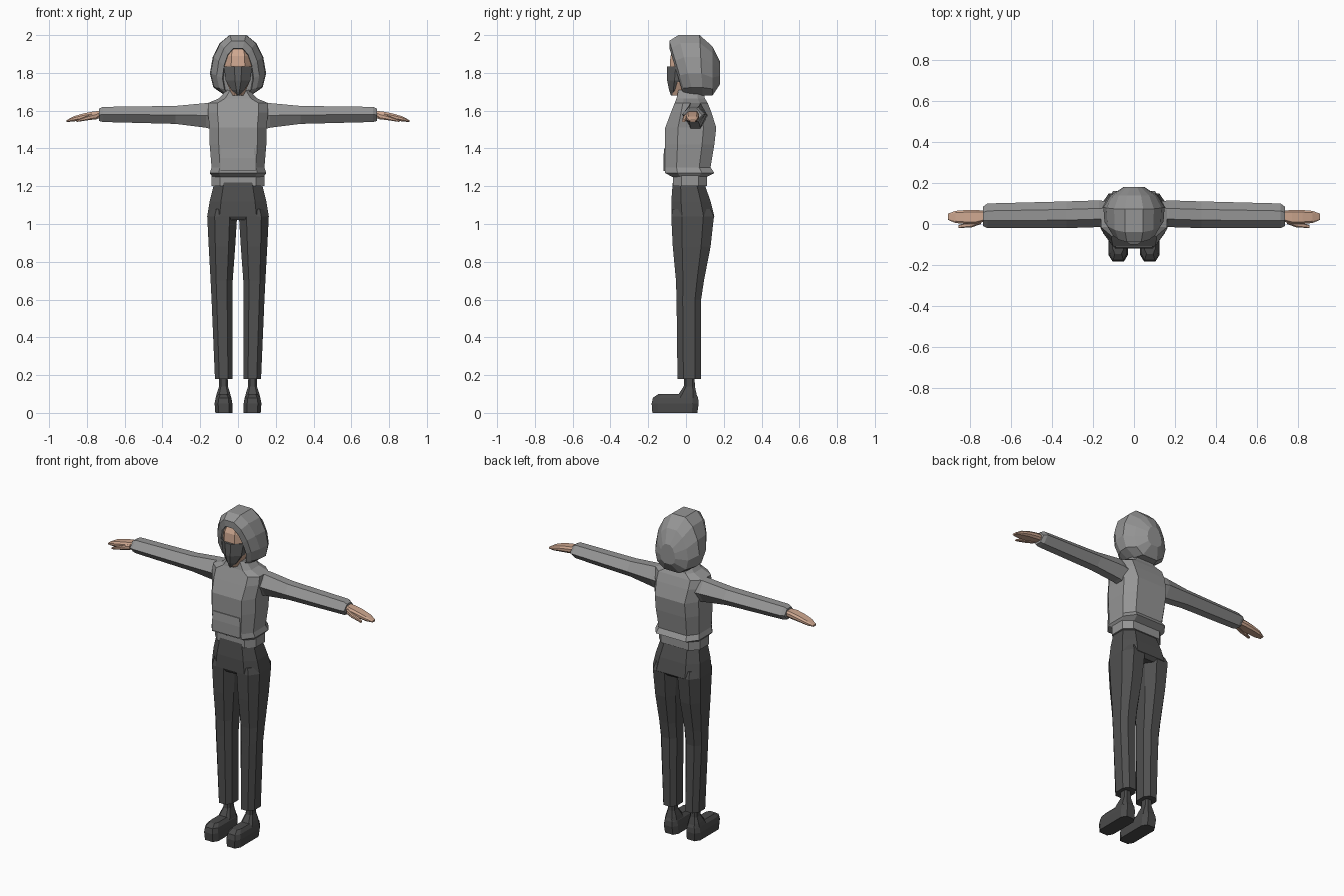
import bpy, bmesh
from math import cos, sin, radians

cube = bpy.data.objects.get("Cube")
if cube:
    bpy.data.objects.remove(cube, do_unlink=True)

# Body landmarks, as heights
CUFF, KNEE, HIP, WAIST, SHOULDER, CHIN, CROWN = .18, .65, 1.04, 1.2, 1.64, 1.68, 2


def material(name, red, green, blue):
    colour = (red, green, blue, 1)
    made = bpy.data.materials.new(name)
    made.use_nodes = True
    made.diffuse_color = colour
    made.node_tree.nodes["Principled BSDF"].inputs["Base Color"].default_value = colour
    return made


hoodie_grey = material("hoodie grey", .3, .3, .3)
trouser_charcoal = material("trouser charcoal", .08, .08, .08)
shoe_charcoal = material("shoe charcoal", .07, .07, .07)
mask_grey = material("mask grey", .12, .12, .12)
skin = material("skin", .62, .39, .28)


def bridge_rings(name, colour, rings):
    """Join closed rings of points into a capped, flat shaded object."""
    bm = bmesh.new()
    loops = [[bm.verts.new(point) for point in ring] for ring in rings]
    for lower, upper in zip(loops, loops[1:]):
        for i in range(len(lower)):
            bm.faces.new((lower[i - 1], lower[i], upper[i], upper[i - 1]))
    bm.faces.new(loops[0])
    bm.faces.new(loops[-1])
    bmesh.ops.remove_doubles(bm, verts=bm.verts, dist=.001)
    bmesh.ops.recalc_face_normals(bm, faces=bm.faces)
    mesh = bpy.data.meshes.new(name)
    bm.to_mesh(mesh)
    bm.free()
    mesh.materials.append(colour)
    bpy.context.collection.objects.link(bpy.data.objects.new(name, mesh))


def chamfered_ring(low_a, high_a, low_b, high_b, flat_a, flat_b):
    """Rectangle with cut corners; the flats are the uncut share of each side."""
    middle_a, middle_b = (low_a + high_a) / 2, (low_b + high_b) / 2
    half_a, half_b = (high_a - low_a) / 2, (high_b - low_b) / 2
    ring = []
    for sign_a, sign_b in ((1, 1), (-1, 1), (-1, -1), (1, -1)):
        corner = [(sign_a, sign_b * flat_b), (sign_a * flat_a, sign_b)]
        if sign_a != sign_b:
            corner.reverse()
        ring += [(middle_a + a * half_a, middle_b + b * half_b) for a, b in corner]
    return ring


def upright(name, colour, sections, flat_x=.6, flat_y=.5, side=1):
    """Sections from bottom to top: height, inner x, outer x, front, back."""
    bridge_rings(name, colour, [
        [(side * x, y, height) for x, y in chamfered_ring(*extent, flat_x, flat_y)]
        for height, *extent in sections])


def centred(name, colour, sections, flat_x=.6, flat_y=.5):
    """Sections from bottom to top: height, half width, front, back."""
    upright(name, colour, [(height, -half, half, front, back)
                           for height, half, front, back in sections], flat_x, flat_y)


def sideways(name, colour, sections, flat_y, flat_z, side):
    """Sections from body to fingertip: reach, front, back, underside, top."""
    bridge_rings(name, colour, [
        [(side * reach, y, z) for y, z in chamfered_ring(*extent, flat_y, flat_z)]
        for reach, *extent in sections])


# Hoodie body, waistband and front pocket
centred("hoodie_body", hoodie_grey, [
    (WAIST + .05, .135, -.075, .11),
    (WAIST + .07, .15, -.11, .15),
    (WAIST + .1, .14, -.11, .13),
    (1.42, .15, -.11, .15),
    (1.51, .15, -.11, .16),
    (1.59, .16, -.08, .135),
    (SHOULDER, .16, -.06, .115),
    (SHOULDER + .025, .1, -.05, .1),
    (CHIN + .03, .06, -.04, .09)], flat_x=.68)
centred("hoodie_waistband", hoodie_grey, [
    (WAIST, .14, -.07, .11),
    (WAIST + .06, .14, -.07, .11)], flat_x=.68)
centred("front_pocket", hoodie_grey, [
    (1.28, .095, -.12, -.09),
    (1.35, .095, -.12, -.09),
    (1.4, .09, -.115, -.09)], flat_x=.95, flat_y=.8)


# Hood, in egg-shaped rings from the slanted face opening to the back
def hood_ring(y, tilt, half_width, bottom, top):
    middle, half_height = (bottom + top) / 2, (top - bottom) / 2
    ring = []
    for angle in range(-75, 90, 30):
        rise = sin(radians(angle)) / sin(radians(75))
        spread = half_width * cos(radians(angle)) ** .7 * (1 - rise / 5)
        ring.append((spread, y - tilt * rise * half_height, middle + rise * half_height))
    return ring + [(-x, y, z) for x, y, z in reversed(ring)]


bridge_rings("hood", hoodie_grey, [
    hood_ring(-.01, .2, .075, CHIN, 1.92),
    hood_ring(-.05, .3, .08, CHIN, 1.93),
    hood_ring(-.045, .3, .11, CHIN, 1.97),
    hood_ring(0, .25, .14, CHIN, CROWN),
    hood_ring(.08, .05, .145, CHIN, CROWN),
    hood_ring(.14, 0, .11, CHIN, 1.94),
    hood_ring(.18, 0, .05, 1.74, 1.86)])

# Head and face mask
centred("head", skin, [
    (CHIN, .03, -.07, .04),
    (1.75, .06, -.08, .06),
    (1.84, .072, -.086, .08),
    (1.89, .07, -.082, .08),
    (1.935, .055, -.06, .06)], flat_x=.5)
centred("face_mask", mask_grey, [
    (CHIN, .01, -.08, -.03),
    (1.71, .035, -.09, -.02),
    (1.76, .065, -.1, .02),
    (1.835, .075, -.1, .04)], flat_x=.25, flat_y=.35)

# Seat of the trousers
centred("trouser_seat", trouser_charcoal, [
    (HIP - .02, .155, -.065, .13),
    (HIP, .163, -.078, .15),
    (HIP + .08, .15, -.078, .13),
    (WAIST + .02, .125, -.07, .095)])

for label, side in (("left", 1), ("right", -1)):
    upright(label + "_trouser_leg", trouser_charcoal, [
        (CUFF, .03, .122, -.045, .08),
        (KNEE - .05, .03, .14, -.05, .08),
        (KNEE + .05, .028, .145, -.053, .095),
        (.88, .015, .155, -.07, .13),
        (HIP, .005, .163, -.078, .148),
        (HIP + .04, .01, .15, -.07, .13)], flat_x=.5, side=side)

    # Shoe and ankle
    upright(label + "_shoe", shoe_charcoal, [
        (0, .03, .12, -.178, .06),
        (.05, .03, .124, -.182, .067),
        (.08, .035, .118, -.175, .064),
        (.1, .05, .104, -.145, .055)], flat_y=.75, side=side)
    upright(label + "_ankle", shoe_charcoal, [
        (.08, .036, .118, -.055, .06),
        (.105, .042, .112, -.035, .055),
        (.14, .053, .1, -.012, .047),
        (CUFF + .02, .055, .1, -.01, .045)], flat_y=.6, side=side)

    # Sleeve, ridged along its front and back
    sideways(label + "_sleeve", hoodie_grey, [
        (.13, -.01, .11, 1.5, SHOULDER),
        (.17, -.015, .115, 1.51, SHOULDER),
        (.33, -.02, .11, 1.53, 1.625),
        (.715, -.02, .1, 1.54, 1.62),
        (.735, -.01, .085, 1.545, 1.61)], flat_y=.4, flat_z=0, side=side)

    # Hand and thumb
    sideways(label + "_hand", skin, [
        (.72, .015, .065, 1.56, 1.6),
        (.77, 0, .068, 1.555, 1.595),
        (.82, 0, .068, 1.55, 1.585),
        (.87, .005, .064, 1.543, 1.57),
        (.907, .02, .05, 1.54, 1.55)], flat_y=.7, flat_z=.4, side=side)
    sideways(label + "_thumb", skin, [
        (.745, 0, .03, 1.555, 1.59),
        (.79, -.016, .014, 1.55, 1.575),
        (.855, -.02, -.005, 1.54, 1.55)], flat_y=.6, flat_z=.5, side=side)
